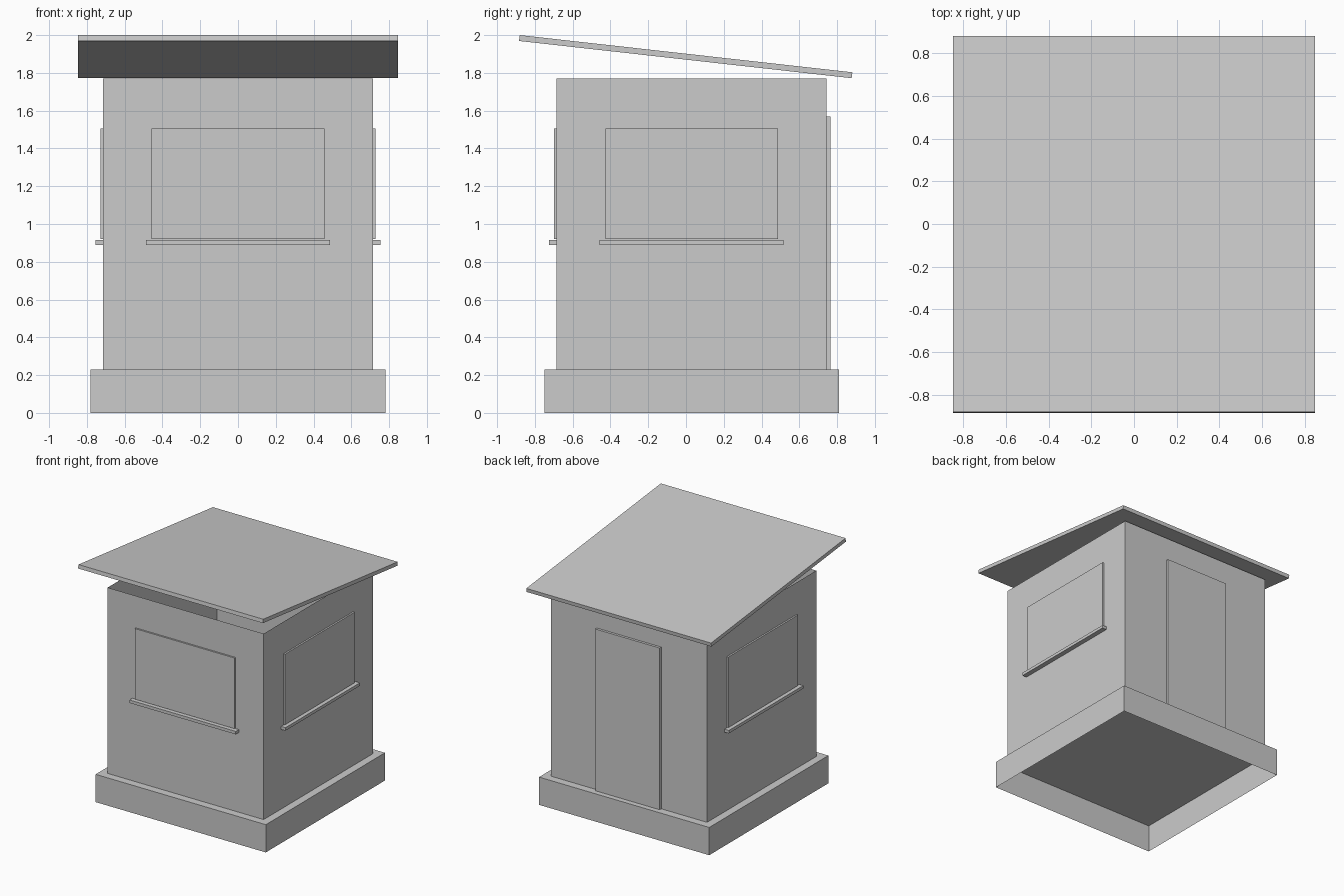
import bpy, bmesh

if "Cube" in bpy.data.objects:
    bpy.data.objects.remove(bpy.data.objects["Cube"])


def make_object(name, bm):
    bmesh.ops.recalc_face_normals(bm, faces=bm.faces[:])
    mesh = bpy.data.meshes.new(name)
    bm.to_mesh(mesh)
    bm.free()
    obj = bpy.data.objects.new(name, mesh)
    bpy.context.collection.objects.link(obj)
    return obj


def rect(bm, hx, y0, y1, z):
    """Four corner vertices of a level rectangle centred on x."""
    return [bm.verts.new((x, y, z)) for x, y in
            ((-hx, y0), (hx, y0), (hx, y1), (-hx, y1))]


def bridge(bm, a, b):
    for i in range(4):
        j = (i + 1) % 4
        bm.faces.new((a[i], a[j], b[j], b[i]))


def box(name, x, y, z):
    bm = bmesh.new()
    hx, cx = (x[1] - x[0]) / 2, (x[0] + x[1]) / 2
    low, high = (rect(bm, hx, *y, h) for h in z)
    bridge(bm, low, high)
    bm.faces.new(low)
    bm.faces.new(high)
    bmesh.ops.translate(bm, verts=bm.verts[:], vec=(cx, 0, 0))
    return make_object(name, bm)


W = 0.715                    # half width of the cabin
FRONT, BACK = -0.685, 0.745  # cabin faces
MID = (FRONT + BACK) / 2
Z0, Z1 = 0.23, 1.77          # cabin floor and wall top

# Plinth: a skirt open underneath, with a ledge running in to the walls
bm = bmesh.new()
ground = rect(bm, 0.78, -0.75, 0.81, 0)
rim = rect(bm, 0.78, -0.75, 0.81, Z0)
ledge = rect(bm, W, FRONT, BACK, Z0)
bridge(bm, ground, rim)
bridge(bm, rim, ledge)
make_object("plinth", bm)

# Cabin: thin walls and a floor, open at the top
bm = bmesh.new()
floor = rect(bm, W, FRONT, BACK, Z0)
top = rect(bm, W, FRONT, BACK, Z1)
bridge(bm, floor, top)
bm.faces.new(floor)
make_object("cabin_walls", bm)

# Window panels and sills on the front and both sides
for part, half, depth, z in (("window", 0.457, 0.014, (0.92, 1.505)),
                             ("sill", 0.487, 0.04, (0.89, 0.915))):
    box("front_" + part, (-half, half), (FRONT - depth, FRONT), z)
    y = (MID - half, MID + half)
    box("right_" + part, (W, W + depth), y, z)
    box("left_" + part, (-W - depth, -W), y, z)

# Door panel on the back
box("door", (-0.295, 0.295), (BACK, BACK + 0.021), (Z0, 1.57))

# Roof: a sloping slab floating just above the walls
bm = bmesh.new()
profile = ((-0.884, 1.969), (0.877, 1.772), (0.881, 1.803), (-0.88, 2.0))
left, right = ([bm.verts.new((x, y, z)) for y, z in profile]
               for x in (-0.847, 0.847))
bridge(bm, left, right)
bm.faces.new(left)
bm.faces.new(right)
make_object("roof", bm)
